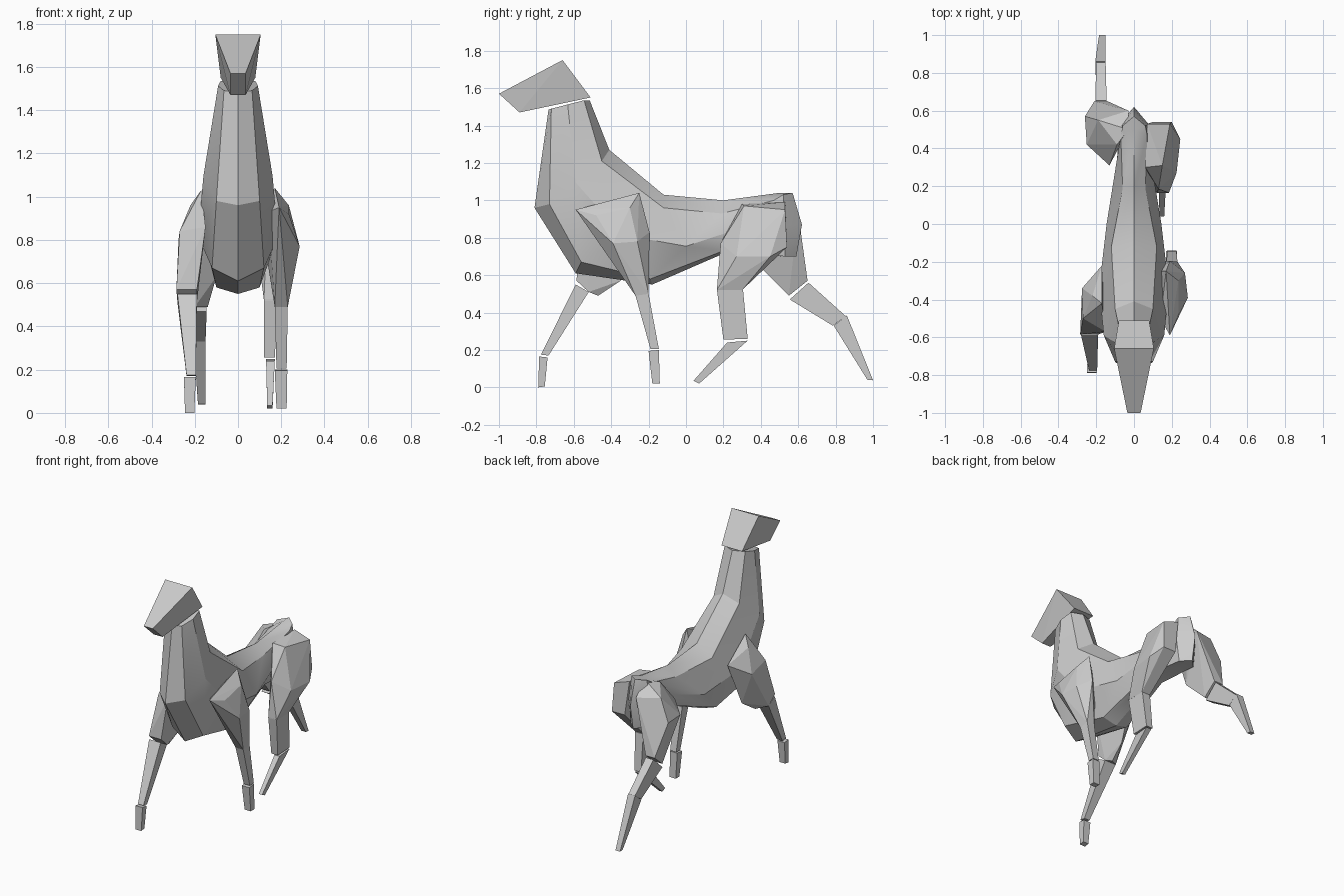
import bpy, bmesh


def finish(name, bm):
    bmesh.ops.recalc_face_normals(bm, faces=bm.faces)
    me = bpy.data.meshes.new(name)
    bm.to_mesh(me)
    bm.free()
    ob = bpy.data.objects.new(name, me)
    bpy.context.collection.objects.link(ob)
    return ob


def hull(name, points):
    """Faceted muscle block: convex hull of a few corner points."""
    bm = bmesh.new()
    for p in points:
        bm.verts.new(p)
    res = bmesh.ops.convex_hull(bm, input=bm.verts)
    loose = {g for g in res["geom_interior"] + res["geom_unused"]
             if isinstance(g, bmesh.types.BMVert)}
    bmesh.ops.delete(bm, geom=list(loose), context='VERTS')
    bmesh.ops.dissolve_limit(bm, angle_limit=0.05, verts=bm.verts, edges=bm.edges)
    return finish(name, bm)


def limb(name, top, bottom, x_top, x_bottom):
    """Tapered box; ends are (y, z) front/back pairs with an x range."""
    return hull(name, [(x, y, z) for end, xs in ((top, x_top), (bottom, x_bottom))
                       for y, z in end for x in xs])


# Body: rings of top, upper ridge, flank, lower ridge, bottom
# top (y,z) | upper (x,y,z) | flank x | lower (x,y,z) | bottom (y,z)
rings = [
    ((-.515, 1.535), (.080, -.545, 1.535), .092, (.065, -.72, 1.49), (-.735, 1.485)),
    ((-.41, 1.27), (.10, -.45, 1.21), .160, (.10, -.73, .98), (-.81, .96)),
    ((-.12, 1.03), (.12, -.12, .96), .185, (.12, -.56, .67), (-.59, .61)),
    ((.20, 1.00), (.06, .19, .93), .145, (.10, -.19, .58), (-.18, .55)),
    ((.50, 1.04), (.07, .47, 1.00), .090, (.07, .20, .73), (.20, .715)),
    ((.57, 1.04), (.06, .52, 1.03), .080, (.06, .53, .70), (.59, .70)),
]
bm = bmesh.new()
loops = []
for top, up, flank, low, bot in rings:
    mid = (flank, (up[1] + low[1]) / 2, (up[2] + low[2]) / 2)
    side = [up, mid, low]
    pts = [(0, *top)] + side + [(0, *bot)] + [(-x, y, z) for x, y, z in reversed(side)]
    loops.append([bm.verts.new(p) for p in pts])
for a, b in zip(loops, loops[1:]):
    for i in range(8):
        j = (i + 1) % 8
        bm.faces.new((a[i], a[j], b[j], b[i]))
bm.faces.new(loops[0])
rump = bm.verts.new((0, .62, .87))
for i in range(8):
    bm.faces.new((loops[-1][i], loops[-1][(i + 1) % 8], rump))
body = finish("body", bm)
bpy.context.view_layer.objects.active = body
body.select_set(True)
bpy.ops.object.shade_smooth_by_angle(angle=0.5)

# Head: wedge tapering to the muzzle
hull("head", [(s * w, y, z) for s in (-1, 1) for w, y, z in
              ((.035, -1.0, 1.57), (.105, -.66, 1.75), (.08, -.51, 1.55), (.035, -.89, 1.47))])

# Right front leg, planted back
hull("right_shoulder", [
    (.19, -.59, .95), (.14, -.50, .93), (.235, -.48, .92), (.17, -.25, 1.04),
    (.235, -.30, .96), (.285, -.39, .77), (.27, -.26, .78), (.19, -.195, .83),
    (.12, -.25, .80), (.17, -.27, .49), (.23, -.27, .49), (.17, -.20, .50), (.23, -.20, .50)])
limb("right_foreleg", ((-.27, .49), (-.20, .50)), ((-.19, .205), (-.145, .205)), (.17, .23), (.178, .225))
limb("right_front_hoof", ((-.20, .195), (-.145, .20)), ((-.18, .02), (-.14, .02)), (.17, .228), (.178, .225))

# Left front leg, stretched forward
hull("left_shoulder", [
    (-.17, -.22, .88), (-.17, -.42, 1.03), (-.22, -.38, .96), (-.275, -.34, .80),
    (-.27, -.50, .84), (-.15, -.57, .86), (-.285, -.585, .57), (-.28, -.52, .51),
    (-.19, -.585, .57), (-.19, -.52, .51), (-.21, -.47, .49), (-.19, -.35, .57)])
limb("left_foreleg", ((-.59, .55), (-.52, .51)), ((-.775, .175), (-.735, .17)), (-.28, -.19), (-.238, -.195))
limb("left_front_hoof", ((-.785, .165), (-.74, .16)), ((-.79, .0), (-.755, .005)), (-.25, -.195), (-.245, -.202))

# Right hind leg, swung forward
hull("right_thigh", [
    (.07, .53, .99), (.06, .30, .98), (.17, .45, .95), (.15, .31, .97), (.19, .53, .95),
    (.245, .45, .70), (.20, .54, .75), (.10, .54, .75), (.225, .27, .70), (.13, .185, .77),
    (.12, .165, .52), (.185, .165, .52), (.12, .30, .52), (.185, .30, .52)])
limb("right_shin", ((.165, .525), (.305, .52)), ((.20, .255), (.33, .26)), (.12, .185), (.12, .17))
limb("right_hind_foot", ((.22, .24), (.33, .25)), ((.04, .035), (.07, .02)), (.13, .17), (.135, .16))

# Left hind leg, pushed back
hull("left_thigh", [
    (-.03, .50, 1.02), (-.03, .60, .93), (-.09, .42, .99), (-.19, .55, .95), (-.25, .42, .80),
    (-.26, .57, .80), (-.13, .31, .84), (-.10, .41, .63), (-.21, .65, .57), (-.14, .65, .57),
    (-.20, .55, .49), (-.14, .55, .49)])
limb("left_shin", ((.555, .47), (.655, .56)), ((.785, .33), (.855, .38)), (-.205, -.145), (-.20, -.15))
limb("left_hind_foot", ((.79, .33), (.86, .385)), ((.97, .04), (1.0, .038)), (-.205, -.15), (-.185, -.15))
